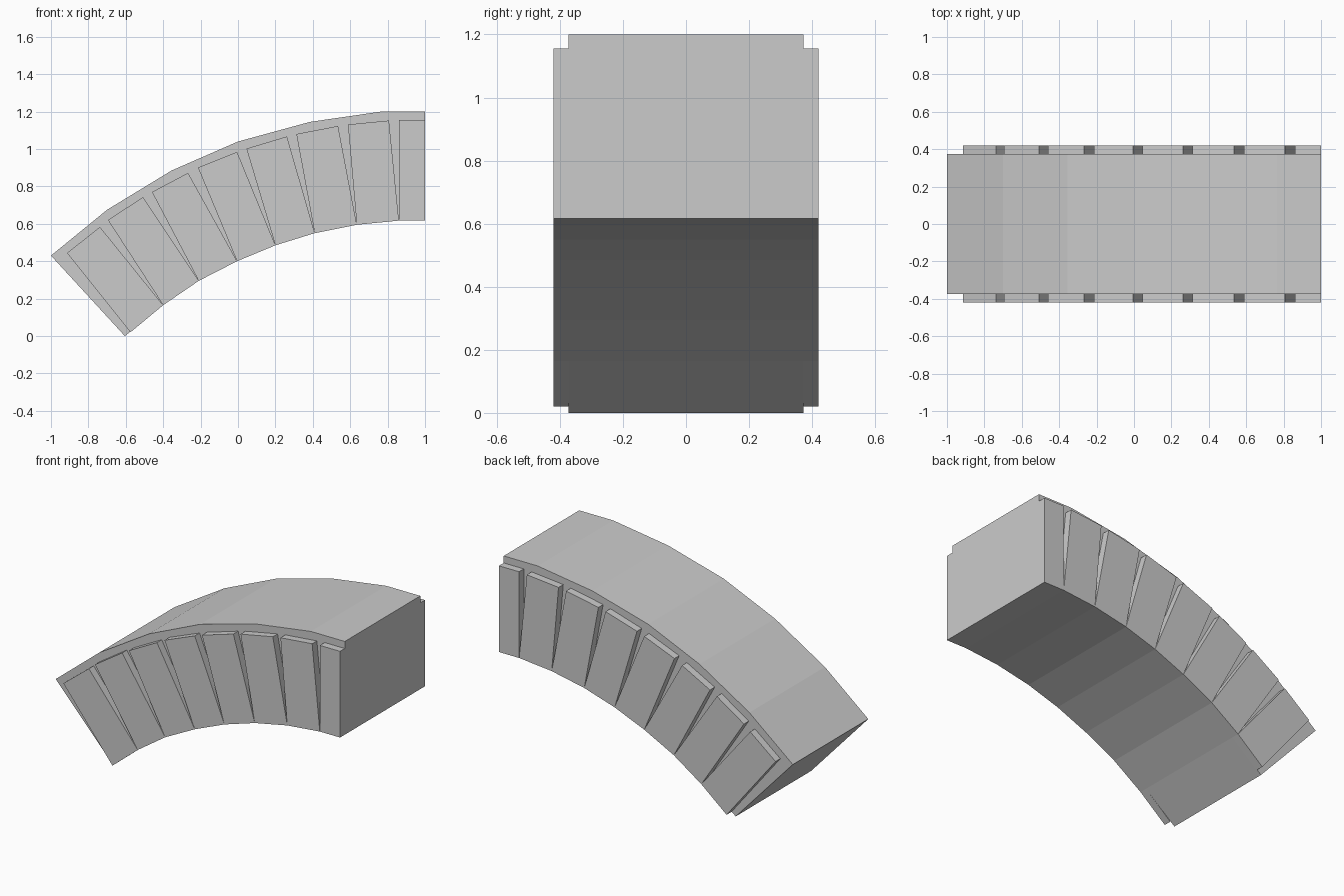
import bpy, bmesh

if "Cube" in bpy.data.objects:
    bpy.data.objects.remove(bpy.data.objects["Cube"])

CORE_Y = 0.373   # half width of the arch core
BLOCK_Y = 0.42   # half width over the raised side blocks

# Side profiles (x, z)
outer = [(-1, 0.43), (-0.70, 0.675), (-0.355, 0.885), (0, 1.04),
         (0.385, 1.145), (0.765, 1.20), (1, 1.20)]
inner = [(-0.40, 0.165), (-0.21, 0.295), (-0.005, 0.40), (0.20, 0.485),
         (0.41, 0.55), (0.635, 0.595), (0.86, 0.617), (1, 0.617)]
core_foot = (-0.605, 0.0)
block_foot = (-0.575, 0.02)

# Top edges of the wedge blocks: left corner, right corner
tops = [((-0.914, 0.444), (-0.738, 0.583)), ((-0.695, 0.62), (-0.508, 0.743)),
        ((-0.46, 0.77), (-0.267, 0.872)), ((-0.214, 0.901), (-0.005, 0.984)),
        ((0.045, 1.002), (0.262, 1.067)), ((0.312, 1.08), (0.535, 1.123)),
        ((0.588, 1.131), (0.807, 1.152)), ((0.861, 1.156), (1, 1.156))]


def prism(name, profile, y0, y1):
    """Extrude an x-z profile along y from y0 to y1."""
    bm = bmesh.new()
    face = bm.faces.new([bm.verts.new((x, y0, z)) for x, z in profile])
    ext = bmesh.ops.extrude_face_region(bm, geom=[face])
    moved = [v for v in ext["geom"] if isinstance(v, bmesh.types.BMVert)]
    bmesh.ops.translate(bm, verts=moved, vec=(0, y1 - y0, 0))
    bmesh.ops.recalc_face_normals(bm, faces=bm.faces)
    mesh = bpy.data.meshes.new(name)
    bm.to_mesh(mesh)
    bm.free()
    obj = bpy.data.objects.new(name, mesh)
    bpy.context.collection.objects.link(obj)
    return obj


# Solid arch core
prism("arch_core", outer + inner[::-1] + [core_foot], -CORE_Y, CORE_Y)

# Raised wedge blocks on both sides
feet = [block_foot] + inner
for i, (left, right) in enumerate(tops):
    block = prism(f"wedge_block_{i + 1}", [left, right, feet[i + 1], feet[i]],
                  -BLOCK_Y, -CORE_Y)
    mirror = block.modifiers.new("Mirror", 'MIRROR')
    mirror.use_axis = (False, True, False)
    mirror.use_mirror_merge = False
